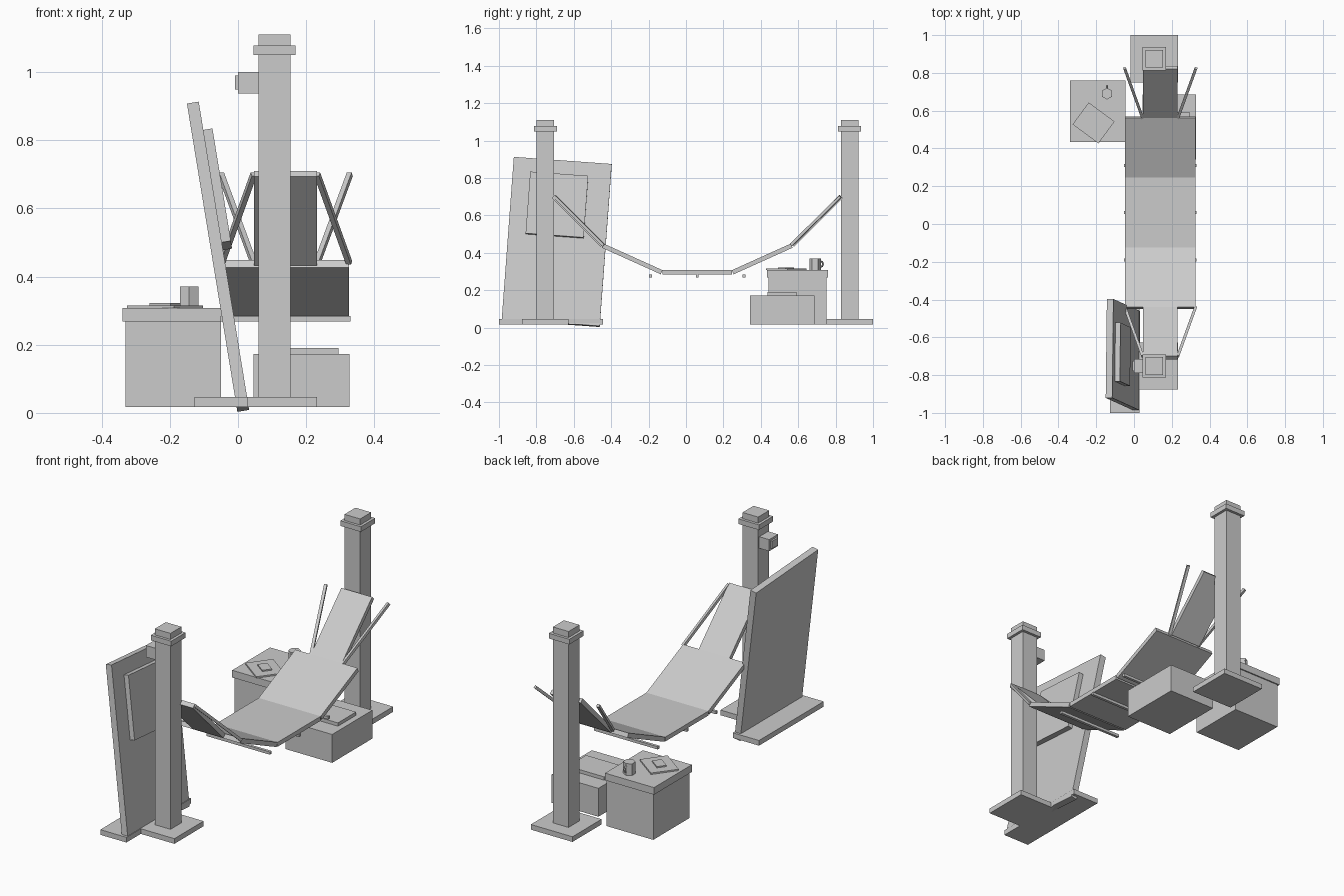
import bpy, math
from mathutils import Vector, Matrix

old = bpy.data.objects.get("Cube")
if old:
    bpy.data.objects.remove(old, do_unlink=True)

# Single plain grey material
grey = bpy.data.materials.new("plain_grey")
grey.use_nodes = True
COLOUR = (0.6, 0.6, 0.6, 1)
grey.diffuse_color = COLOUR
grey.node_tree.nodes["Principled BSDF"].inputs["Base Color"].default_value = COLOUR


def finish(name):
    ob = bpy.context.object
    ob.name = name
    ob.data.materials.append(grey)
    return ob


def block(name, centre, size, frame=Matrix()):
    """Box of a given size, placed in a local frame."""
    bpy.ops.mesh.primitive_cube_add(size=1)
    ob = finish(name)
    scale = Matrix.Diagonal((*size, 1))
    ob.data.transform(scale)
    ob.matrix_world = frame @ Matrix.Translation(centre)
    return ob


def span(name, x, y, z):
    """Box from its ranges along each axis."""
    return block(name, [(a + b) / 2 for a, b in (x, y, z)],
                 [b - a for a, b in (x, y, z)])


def bar(name, start, end, thick):
    """Square bar between two points."""
    a, b = Vector(start), Vector(end)
    d = b - a
    frame = Matrix.Translation((a + b) / 2) @ d.to_track_quat('Z', 'X').to_matrix().to_4x4()
    return block(name, (0, 0, 0), (thick, thick, d.length), frame)


FLOOR, PLINTH = 0.018, 0.046

# Two posts with base, collar and cap
PX = 0.107
for label, y in (("front", -0.752), ("back", 0.875)):
    block(label + "_post_base", (PX, y, (FLOOR + PLINTH) / 2), (0.25, 0.25, PLINTH - FLOOR))
    block(label + "_post", (PX, y, 0.578), (0.094, 0.094, 1.064))
    block(label + "_post_collar", (PX, y, 1.063), (0.123, 0.123, 0.028))

# Bracket on the front post
span("post_bracket", (0, 0.065), (-0.79, -0.714), (0.937, 1.0))
span("bracket_plate", (-0.009, 0), (-0.778, -0.726), (0.948, 0.989))

# Leaning board with its raised panel and plinth
span("board_plinth", (-0.127, 0.03), (-1.0, -0.445), (FLOOR, PLINTH))
lean = (Matrix.Translation((-0.0585, -0.691, 0.458))
        @ Matrix.Rotation(math.radians(-9.3), 4, 'Y')
        @ Matrix.Rotation(math.radians(-4.2), 4, 'X'))
block("leaning_board", (0, 0, 0), (0.035, 0.525, 0.88), lean)
block("board_panel", (0.031, -0.0134, 0.195), (0.027, 0.311, 0.335), lean)

# Sling bed: five straight slabs along a sagging top line
CX, THICK = 0.139, 0.024
line = [(-0.70, 0.71), (-0.44, 0.449), (-0.125, 0.307),
        (0.245, 0.307), (0.56, 0.449), (0.82, 0.71)]
names = ["front_head", "front_slope", "middle", "back_slope", "back_head"]
for i, name in enumerate(names):
    (y0, z0), (y1, z1) = line[i], line[i + 1]
    width = 0.185 if "head" in name else 0.373
    angle = math.atan2(z1 - z0, y1 - y0)
    frame = (Matrix.Translation((CX, (y0 + y1) / 2, (z0 + z1) / 2))
             @ Matrix.Rotation(angle, 4, 'X'))
    block("sling_" + name, (0, 0, -THICK / 2),
          (width, math.hypot(y1 - y0, z1 - z0), THICK), frame)

# Slanted side stays and cross rods under the sling
for side, s in (("left", 1), ("right", -1)):
    near, far = CX + s * 0.093, CX + s * 0.187
    bar("front_stay_" + side, (near, -0.70, 0.70), (far, -0.44, 0.44), 0.015)
    bar("back_stay_" + side, (near, 0.56, 0.44), (far + s * 0.002, 0.825, 0.70), 0.015)
for i in range(3):
    bar("cross_rod_%d" % (i + 1), (CX - 0.191, -0.19 + 0.25 * i, 0.276),
        (CX + 0.191, -0.19 + 0.25 * i, 0.276), 0.015)

# Side table
span("table_body", (-0.33, -0.05), (0.442, 0.752), (FLOOR, 0.268))
span("table_top", (-0.339, -0.045), (0.434, 0.759), (0.268, 0.307))

# Low chest with lid tray
span("chest", (0.046, 0.327), (0.341, 0.686), (FLOOR, 0.172))
span("chest_tray", (0.077, 0.295), (0.436, 0.592), (0.172, 0.19))

# Turned sheet and small tile on the table
turn = Matrix.Translation((-0.214, 0.535, 0)) @ Matrix.Rotation(math.radians(-36.4), 4, 'Z')
block("sheet", (0, 0, 0.311), (0.17, 0.144, 0.008), turn)
block("small_tile", (0, 0, 0.3185), (0.075, 0.05, 0.007), turn)

# Six-sided cup with ring handle
bpy.ops.mesh.primitive_cylinder_add(vertices=6, radius=0.031, depth=0.063,
                                    location=(-0.143, 0.69, 0.3385))
finish("cup")
bpy.ops.mesh.primitive_torus_add(major_segments=8, minor_segments=4, major_radius=0.016,
                                 minor_radius=0.005, location=(-0.143, 0.717, 0.34),
                                 rotation=(0, math.pi / 2, 0))
finish("cup_handle")
